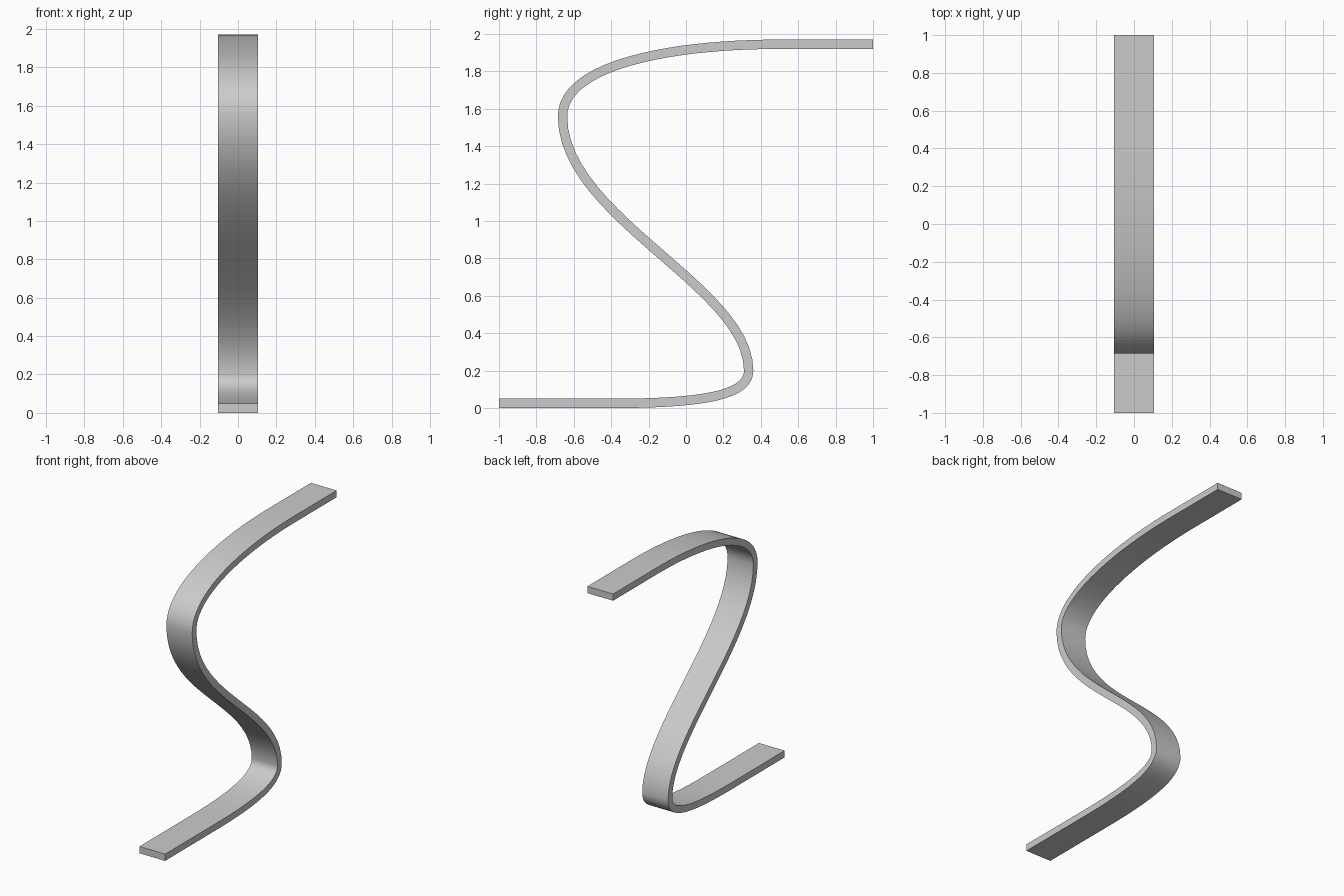
import bpy
import bmesh
from mathutils import Vector
from mathutils.geometry import interpolate_bezier

if "Cube" in bpy.data.objects:
    bpy.data.objects.remove(bpy.data.objects["Cube"])

WIDTH, THICK = 0.21, 0.05

grey = bpy.data.materials.new("light grey")
grey.use_nodes = True
colour = (0.6, 0.6, 0.6, 1)
grey.diffuse_color = colour
grey.node_tree.nodes["Principled BSDF"].inputs["Base Color"].default_value = colour

# Centre line of the strip in the side plane (y, z)
segments = [
    ((-0.4, 0.025), (0.1, 0.025), (0.335, 0.07), (0.335, 0.2)),
    ((0.335, 0.2), (0.335, 0.65), (-0.66, 1.02), (-0.66, 1.56)),
    ((-0.66, 1.56), (-0.66, 1.83), (-0.1, 1.945), (0.5, 1.945)),
]
path = [Vector((-1, 0.025))]
for seg in segments:
    pts = interpolate_bezier(*[Vector((*p, 0)) for p in seg], 24)
    path += [p.to_2d() for p in pts if (p.to_2d() - path[-1]).length > 1e-4]
path.append(Vector((1, 1.945)))

# Sweep a rectangular section along the centre line
bm = bmesh.new()
rings = []
last = len(path) - 1
for i, p in enumerate(path):
    tangent = (path[min(i + 1, last)] - path[max(i - 1, 0)]).normalized()
    if i in (0, last):
        tangent = Vector((1, 0))
    normal = Vector((-tangent.y, tangent.x)) * THICK / 2
    rings.append([bm.verts.new((sx * WIDTH / 2, *(p + sn * normal)))
                  for sx, sn in ((-1, -1), (1, -1), (1, 1), (-1, 1))])
for a, b in zip(rings, rings[1:]):
    for k in range(4):
        n = (k + 1) % 4
        bm.faces.new((a[k], a[n], b[n], b[k]))
bm.faces.new(rings[0])
bm.faces.new(rings[-1])
bmesh.ops.recalc_face_normals(bm, faces=bm.faces)

mesh = bpy.data.meshes.new("curved_strip")
bm.to_mesh(mesh)
bm.free()
mesh.materials.append(grey)
strip = bpy.data.objects.new("curved_strip", mesh)
bpy.context.collection.objects.link(strip)

# Smooth bends, crisp long edges
bpy.ops.object.select_all(action="DESELECT")
strip.select_set(True)
bpy.context.view_layer.objects.active = strip
bpy.ops.object.shade_smooth_by_angle()
